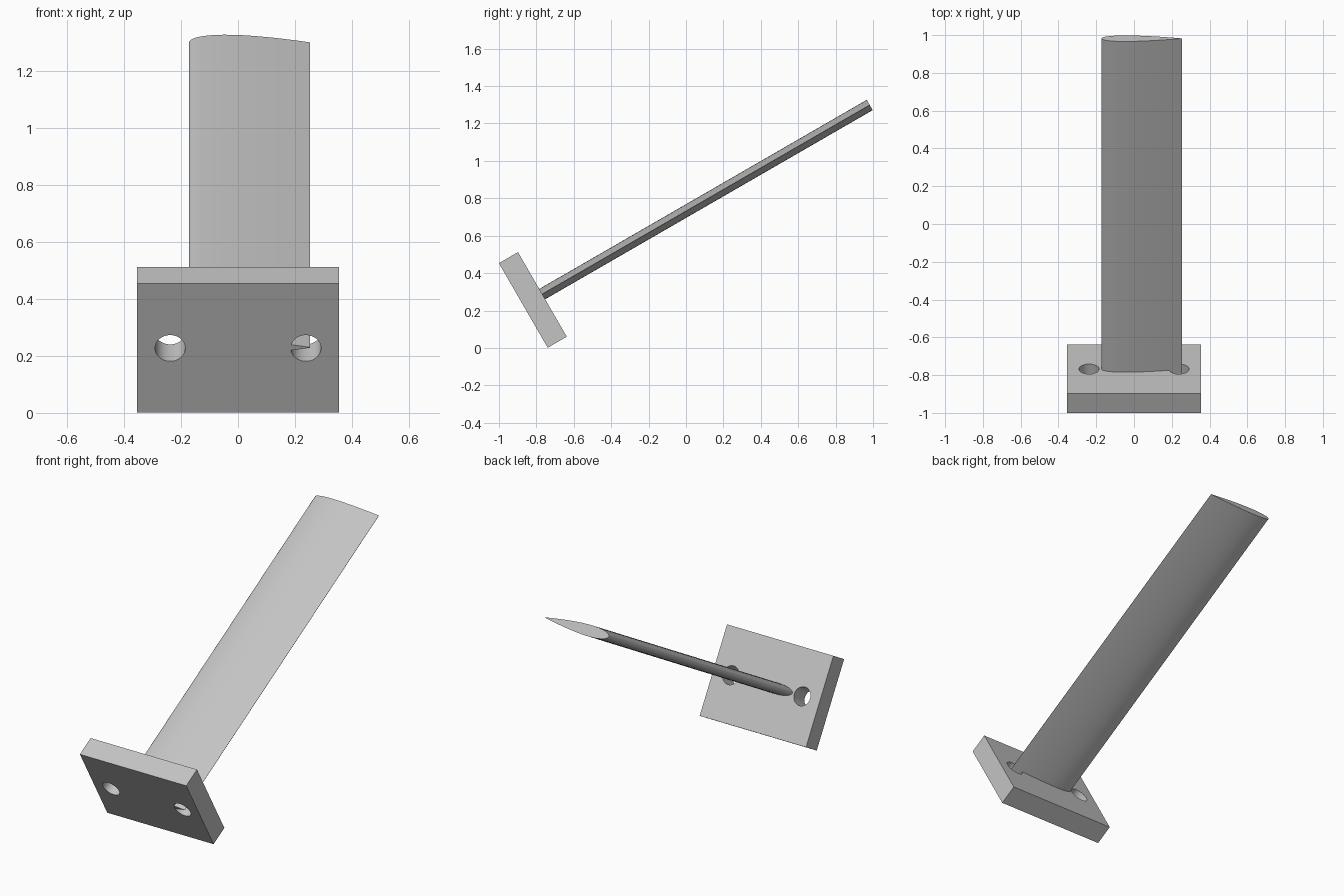
import bpy
import bmesh
from math import radians, sqrt, cos, pi
from mathutils import Matrix

old = bpy.data.objects.get("Cube")
if old:
    bpy.data.objects.remove(old, do_unlink=True)

PLATE_W, PLATE_H, PLATE_T = 0.71, 0.522, 0.118
HOLE_X, HOLE_R = 0.238, 0.053
CHORD, LEAD_X, SPAN = 0.425, -0.172, 2.14

# Shared tilt: local y runs along the blade, local z up the plate
TILT = Matrix.Translation((0, -0.87, 0.227)) @ Matrix.Rotation(radians(30), 4, 'X')

grey = bpy.data.materials.new("light_grey")
grey.use_nodes = True
colour = (0.55, 0.55, 0.55, 1)
grey.diffuse_color = colour
grey.node_tree.nodes["Principled BSDF"].inputs["Base Color"].default_value = colour


def make_object(name, bm):
    bmesh.ops.recalc_face_normals(bm, faces=bm.faces)
    mesh = bpy.data.meshes.new(name)
    bm.to_mesh(mesh)
    bm.free()
    mesh.materials.append(grey)
    obj = bpy.data.objects.new(name, mesh)
    bpy.context.collection.objects.link(obj)
    obj.matrix_world = TILT
    return obj


def select_only(obj):
    bpy.ops.object.select_all(action='DESELECT')
    obj.select_set(True)
    bpy.context.view_layer.objects.active = obj


# Mounting plate
bm = bmesh.new()
bmesh.ops.create_cube(bm, size=1, matrix=Matrix.Translation((0, PLATE_T / 2, 0))
                      @ Matrix.Diagonal((PLATE_W, PLATE_T, PLATE_H, 1)))
plate = make_object("mounting_plate", bm)

# Two bolt holes through the plate
bm = bmesh.new()
for side in (-1, 1):
    bmesh.ops.create_cone(bm, cap_ends=True, segments=48, radius1=HOLE_R, radius2=HOLE_R,
                          depth=PLATE_T * 3,
                          matrix=Matrix.Translation((side * HOLE_X, PLATE_T / 2, 0))
                          @ Matrix.Rotation(radians(90), 4, 'X'))
cutter = make_object("hole_cutter", bm)
cutter.hide_render = True
holes = plate.modifiers.new("bolt_holes", 'BOOLEAN')
holes.operation = 'DIFFERENCE'
holes.solver = 'EXACT'
holes.object = cutter
select_only(plate)
bpy.ops.object.modifier_apply(modifier=holes.name)
bpy.data.objects.remove(cutter, do_unlink=True)


# Blade: symmetric aerofoil section with a thin blunt trailing edge
def half_thickness(t):
    return CHORD * 0.75 * (0.2969 * sqrt(t) - 0.126 * t - 0.3516 * t ** 2
                           + 0.2843 * t ** 3 - 0.1015 * t ** 4)


STEPS = 28
stations = [(1 - cos(pi * i / STEPS)) / 2 for i in range(STEPS + 1)]
upper = [(LEAD_X + CHORD * t, half_thickness(t)) for t in stations]
lower = [(x, -z) for x, z in reversed(upper[1:])]
bm = bmesh.new()
section = bm.faces.new([bm.verts.new((x, 0.001, z + 0.002)) for x, z in upper + lower])
extruded = bmesh.ops.extrude_face_region(bm, geom=[section], use_keep_orig=True)
bmesh.ops.translate(bm, vec=(0, SPAN - 0.001, 0),
                    verts=[v for v in extruded["geom"] if isinstance(v, bmesh.types.BMVert)])
blade = make_object("blade", bm)

# Smooth curved walls, crisp edges
for obj in (plate, blade):
    select_only(obj)
    bpy.ops.object.shade_smooth_by_angle(angle=radians(35))
